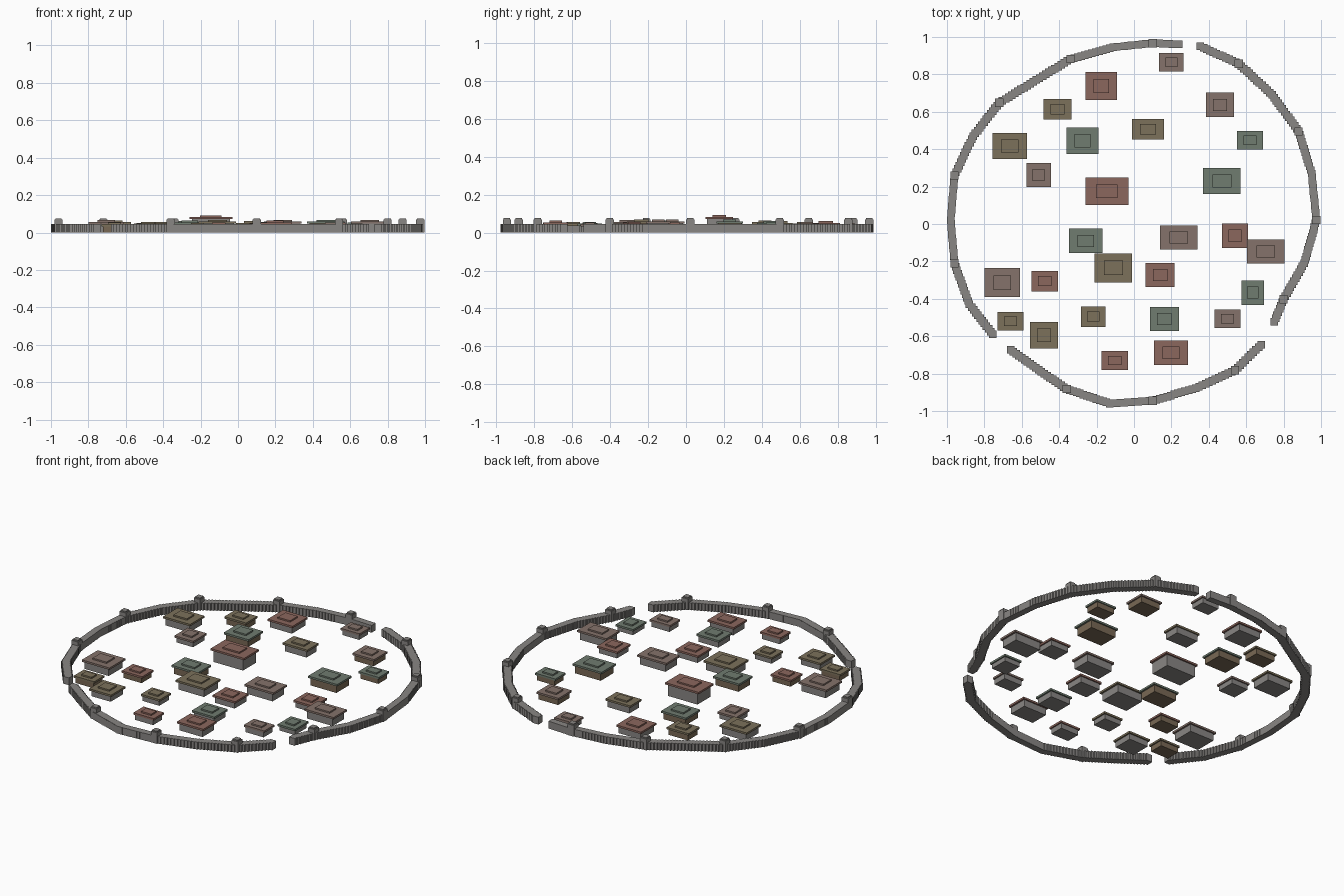
import bpy, bmesh, math
from mathutils import Matrix, Vector


def material(name, rgb):
    m = bpy.data.materials.new(name)
    m.diffuse_color = (*rgb, 1)
    return m


STONE = material("stone_grey", (0.25, 0.24, 0.23))
TIMBER = material("timber_brown", (0.19, 0.14, 0.09))
ROOFS = {
    "red": material("roof_red", (0.26, 0.135, 0.11)),
    "tan": material("roof_tan", (0.20, 0.165, 0.105)),
    "green": material("roof_green", (0.16, 0.20, 0.16)),
    "brown": material("roof_brown", (0.235, 0.17, 0.145)),
}


def add_box(bm, x, y, z0, z1, sx, sy):
    mat = Matrix.Translation((x, y, (z0 + z1) / 2)) @ Matrix.Diagonal((sx, sy, z1 - z0, 1))
    bmesh.ops.create_cube(bm, size=1, matrix=mat)


def make(name, boxes, mat):
    bm = bmesh.new()
    for b in boxes:
        add_box(bm, *b)
    me = bpy.data.meshes.new(name)
    bm.to_mesh(me)
    bm.free()
    me.materials.append(mat)
    ob = bpy.data.objects.new(name, me)
    bpy.context.collection.objects.link(ob)
    return ob


# City wall: square blocks stepped closely along three runs, leaving gate gaps
WALL_W, WALL_H, STEP = 0.04, 0.045, 0.02
RUNS = {
    "wall_west": [(0.24, 0.96), (0.10, 0.967), (-0.11, 0.945), (-0.34, 0.882), (-0.72, 0.648),
                  (-0.86, 0.47), (-0.96, 0.26), (-0.98, 0.02), (-0.96, -0.21), (-0.88, -0.43),
                  (-0.755, -0.59)],
    "wall_south": [(-0.66, -0.672), (-0.51, -0.78), (-0.36, -0.882), (-0.13, -0.96),
                   (0.10, -0.945), (0.33, -0.878), (0.54, -0.782), (0.68, -0.645)],
    "wall_east": [(0.75, -0.522), (0.80, -0.402), (0.91, -0.21), (0.975, 0.022), (0.95, 0.27),
                  (0.88, 0.495), (0.74, 0.69), (0.56, 0.857), (0.355, 0.95)],
}
for name, pts in RUNS.items():
    boxes = []
    for a, b in zip(pts, pts[1:]):
        a, b = Vector(a), Vector(b)
        n = math.ceil((b - a).length / STEP)
        for i in range(n):
            p = a.lerp(b, i / n)
            boxes.append((p.x, p.y, 0, WALL_H, WALL_W, WALL_W))
    boxes.append((*pts[-1], 0, WALL_H, WALL_W, WALL_W))
    make(name, boxes, STONE)

# Watch towers with a narrower cap
TOWERS = [(0.10, 0.967), (-0.34, 0.882), (-0.72, 0.648), (-0.96, 0.26), (-0.96, -0.21),
          (-0.36, -0.882), (0.10, -0.945), (0.54, -0.782), (0.80, -0.402), (0.975, 0.022),
          (0.88, 0.495), (0.56, 0.857)]
for i, (x, y) in enumerate(TOWERS):
    make(f"watch_tower_{i + 1}", [(x, y, 0, 0.069, 0.044, 0.044),
                                  (x, y, 0.069, 0.076, 0.034, 0.034)], STONE)

# Houses by roof colour: x, y, roof width, roof depth, timber body
HOUSES = {
    "red": [(-0.175, 0.738, 0.17, 0.15, 0), (-0.145, 0.175, 0.23, 0.145, 0),
            (0.54, -0.063, 0.14, 0.13, 0), (0.14, -0.273, 0.155, 0.13, 0),
            (-0.477, -0.305, 0.14, 0.11, 1), (-0.103, -0.73, 0.14, 0.10, 0),
            (0.198, -0.688, 0.18, 0.13, 0)],
    "tan": [(-0.41, 0.613, 0.15, 0.11, 1), (0.075, 0.507, 0.17, 0.11, 0),
            (-0.665, 0.417, 0.185, 0.14, 0), (-0.11, -0.235, 0.20, 0.155, 0),
            (-0.66, -0.52, 0.14, 0.10, 1), (-0.482, -0.595, 0.15, 0.14, 0),
            (-0.218, -0.495, 0.13, 0.11, 0)],
    "green": [(-0.275, 0.445, 0.17, 0.14, 1), (0.62, 0.447, 0.14, 0.10, 1),
              (0.47, 0.23, 0.20, 0.14, 1), (-0.258, -0.09, 0.18, 0.13, 1),
              (0.635, -0.367, 0.12, 0.13, 0), (0.162, -0.508, 0.155, 0.13, 0)],
    "brown": [(0.20, 0.865, 0.13, 0.10, 0), (0.46, 0.637, 0.15, 0.13, 1),
              (-0.51, 0.262, 0.13, 0.13, 0), (0.24, -0.072, 0.20, 0.13, 0),
              (0.705, -0.147, 0.20, 0.13, 0), (-0.705, -0.313, 0.19, 0.155, 0),
              (0.50, -0.507, 0.14, 0.10, 0)],
}
for colour, houses in HOUSES.items():
    for i, (x, y, w, d, timber) in enumerate(houses):
        top = 0.092 if w > 0.22 else 0.02 + 0.24 * w
        eave, ridge = top - 0.021, top - 0.009
        tag = f"{colour}_house_{i + 1}"
        make(tag + "_body", [(x, y, 0, eave, w * 0.88, d * 0.88)],
             TIMBER if timber else STONE)
        # Stepped roof: wide slab with a half-size slab on top
        make(tag + "_roof", [(x, y, eave, ridge, w, d),
                             (x, y, ridge, top, w * 0.5, d * 0.5)], ROOFS[colour])
